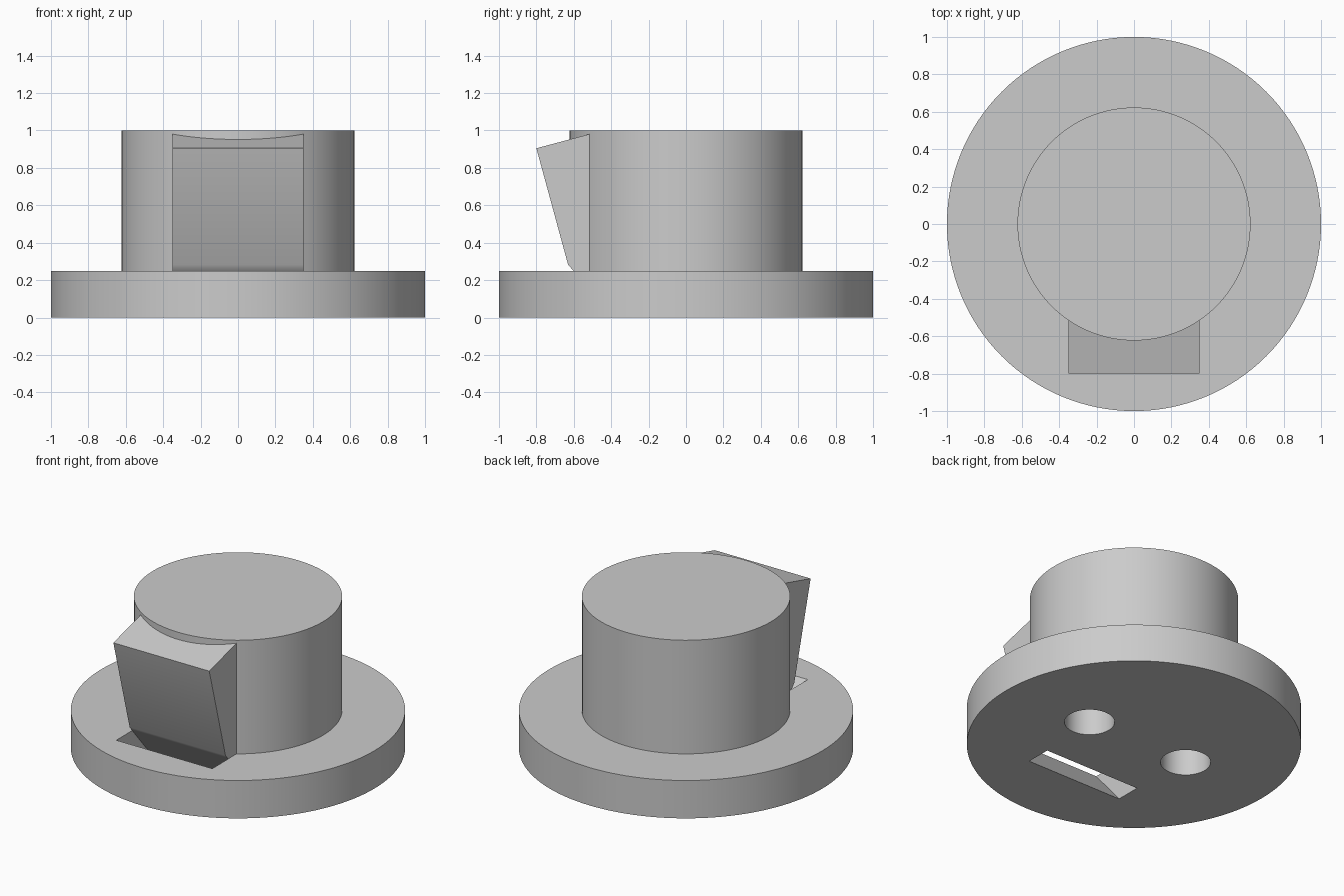
import bpy
import bmesh
from math import radians

cube = bpy.data.objects.get("Cube")
if cube:
    bpy.data.objects.remove(cube, do_unlink=True)

grey = bpy.data.materials.new("plain grey")
grey.use_nodes = True
grey.diffuse_color = (0.6, 0.6, 0.6, 1)
grey.node_tree.nodes["Principled BSDF"].inputs["Base Color"].default_value = (0.6, 0.6, 0.6, 1)


def add_object(name, bm):
    bmesh.ops.recalc_face_normals(bm, faces=bm.faces)
    mesh = bpy.data.meshes.new(name)
    bm.to_mesh(mesh)
    bm.free()
    mesh.materials.append(grey)
    obj = bpy.data.objects.new(name, mesh)
    bpy.context.collection.objects.link(obj)
    return obj


def cylinder(name, radius, z0, z1, x=0, y=0, sides=128):
    bm = bmesh.new()
    bmesh.ops.create_cone(bm, cap_ends=True, segments=sides, radius1=radius,
                          radius2=radius, depth=z1 - z0)
    bmesh.ops.translate(bm, verts=bm.verts, vec=(x, y, (z0 + z1) / 2))
    return add_object(name, bm)


def side_profile(name, half_width, points):
    """Extrude a (y, z) outline symmetrically along x."""
    bm = bmesh.new()
    face = bm.faces.new([bm.verts.new((-half_width, y, z)) for y, z in points])
    grown = bmesh.ops.extrude_face_region(bm, geom=[face])["geom"]
    verts = [v for v in grown if isinstance(v, bmesh.types.BMVert)]
    bmesh.ops.translate(bm, verts=verts, vec=(2 * half_width, 0, 0))
    return add_object(name, bm)


def combine(target, other, operation):
    mod = target.modifiers.new(operation.lower(), 'BOOLEAN')
    mod.operation = operation
    mod.solver = 'EXACT'
    mod.object = other
    bpy.context.view_layer.objects.active = target
    bpy.ops.object.modifier_apply(modifier=mod.name)
    bpy.data.objects.remove(other, do_unlink=True)


# Wide flange, upper drum and the sloped block on the front
body = cylinder("flanged_body", 1, 0, 0.25)
combine(body, cylinder("drum", 0.623, 0.1, 1), 'UNION')
block = side_profile("front_block", 0.35, [
    (-0.8, 0.905), (-0.3, 1.039 - 0.001), (-0.3, 0.2), (-0.608, 0.2)])
# Trim the block inside the drum so it never rises through the top
combine(block, cylinder("drum_core", 0.6, 0.98, 1.2), 'DIFFERENCE')
combine(body, block, 'UNION')

# Slanted slot running down through the flange under the block
slope = 0.85
low, high = -0.05, 0.4
combine(body, side_profile("slot_cutter", 0.3505, [
    (-0.39 - slope * low, low), (-0.557 - slope * low, low),
    (-0.557 - slope * high, high), (-0.39 - slope * high, high)]), 'DIFFERENCE')

# Two round blind holes in the underside
for side in (-1, 1):
    combine(body, cylinder("hole_cutter", 0.15, -0.1, 0.5, side * 0.375, 0.033, 64),
            'DIFFERENCE')

# Smooth round walls with crisp rims
bpy.ops.object.select_all(action='DESELECT')
body.select_set(True)
bpy.context.view_layer.objects.active = body
bpy.ops.object.shade_smooth_by_angle(angle=radians(30))
weighted = body.modifiers.new("weighted_normals", 'WEIGHTED_NORMAL')
weighted.keep_sharp = True
